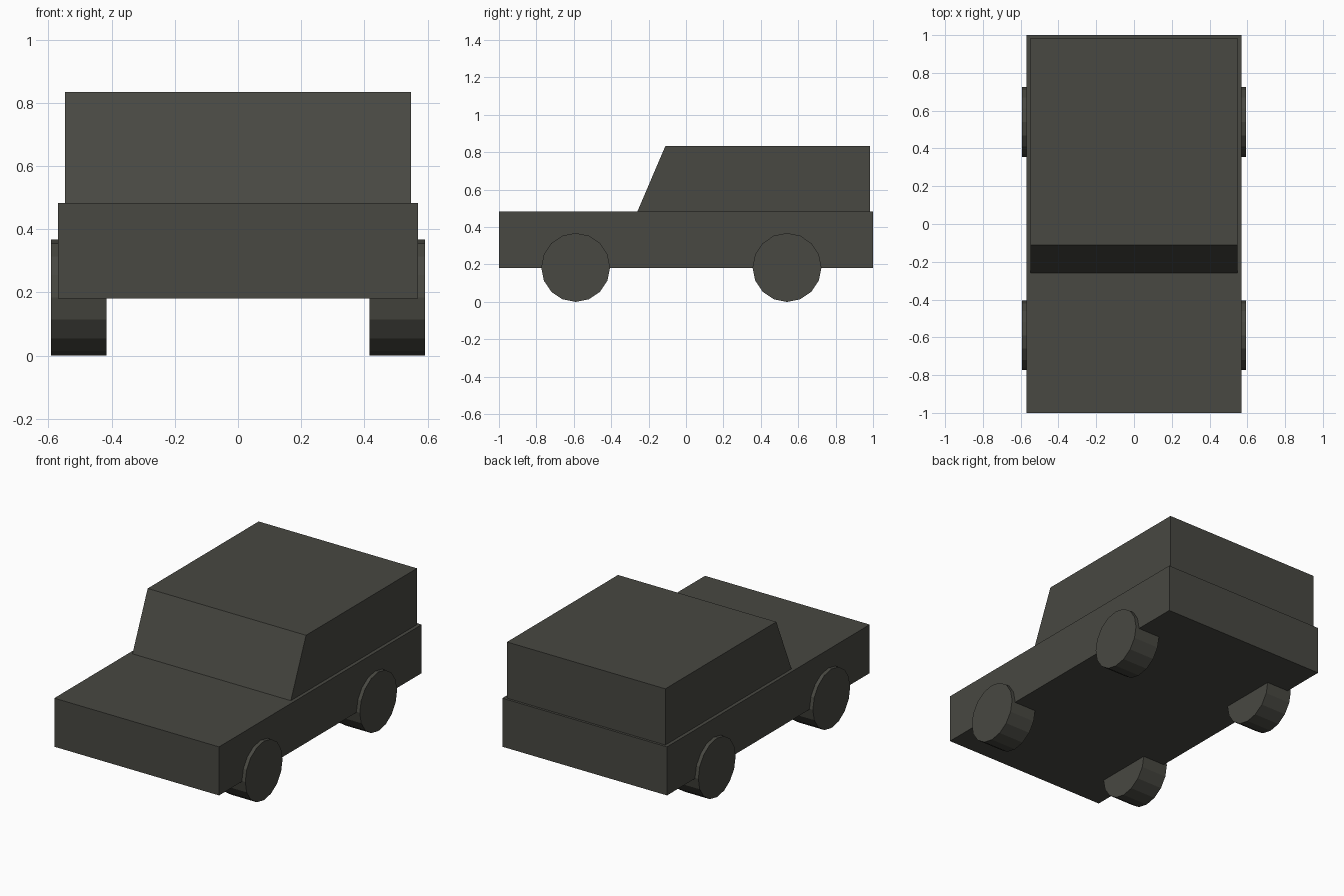
import bpy, bmesh, math

if "Cube" in bpy.data.objects:
    bpy.data.objects.remove(bpy.data.objects["Cube"])

paint = bpy.data.materials.new("dark olive grey")
paint.diffuse_color = (0.065, 0.065, 0.054, 1)
paint.use_nodes = True
paint.node_tree.nodes["Principled BSDF"].inputs["Base Color"].default_value = paint.diffuse_color


def extruded(name, outline, x0, x1):
    """Extrude a (y, z) side outline from x0 to x1."""
    bm = bmesh.new()
    face = bm.faces.new([bm.verts.new((x0, y, z)) for y, z in outline])
    ext = bmesh.ops.extrude_face_region(bm, geom=[face])
    moved = [v for v in ext["geom"] if isinstance(v, bmesh.types.BMVert)]
    bmesh.ops.translate(bm, verts=moved, vec=(x1 - x0, 0, 0))
    bmesh.ops.recalc_face_normals(bm, faces=bm.faces)
    mesh = bpy.data.meshes.new(name)
    bm.to_mesh(mesh)
    bm.free()
    mesh.materials.append(paint)
    obj = bpy.data.objects.new(name, mesh)
    bpy.context.collection.objects.link(obj)
    return obj


# Lower body
extruded("lower_body", [(-1, 0.18), (1, 0.18), (1, 0.483), (-1, 0.483)], -0.569, 0.569)

# Cabin with sloping windscreen
extruded("cabin", [(-0.26, 0.483), (0.985, 0.483), (0.985, 0.834), (-0.11, 0.834)], -0.547, 0.547)

# Wheels: 16-sided, one point straight down
R = 0.184
for end, y in (("front", -0.59), ("rear", 0.54)):
    ring = [(y + R * math.cos(i * math.tau / 16), R + R * math.sin(i * math.tau / 16))
            for i in range(16)]
    for side, s in (("left", -1), ("right", 1)):
        extruded(f"{end}_{side}_wheel", ring, s * 0.416, s * 0.592)
